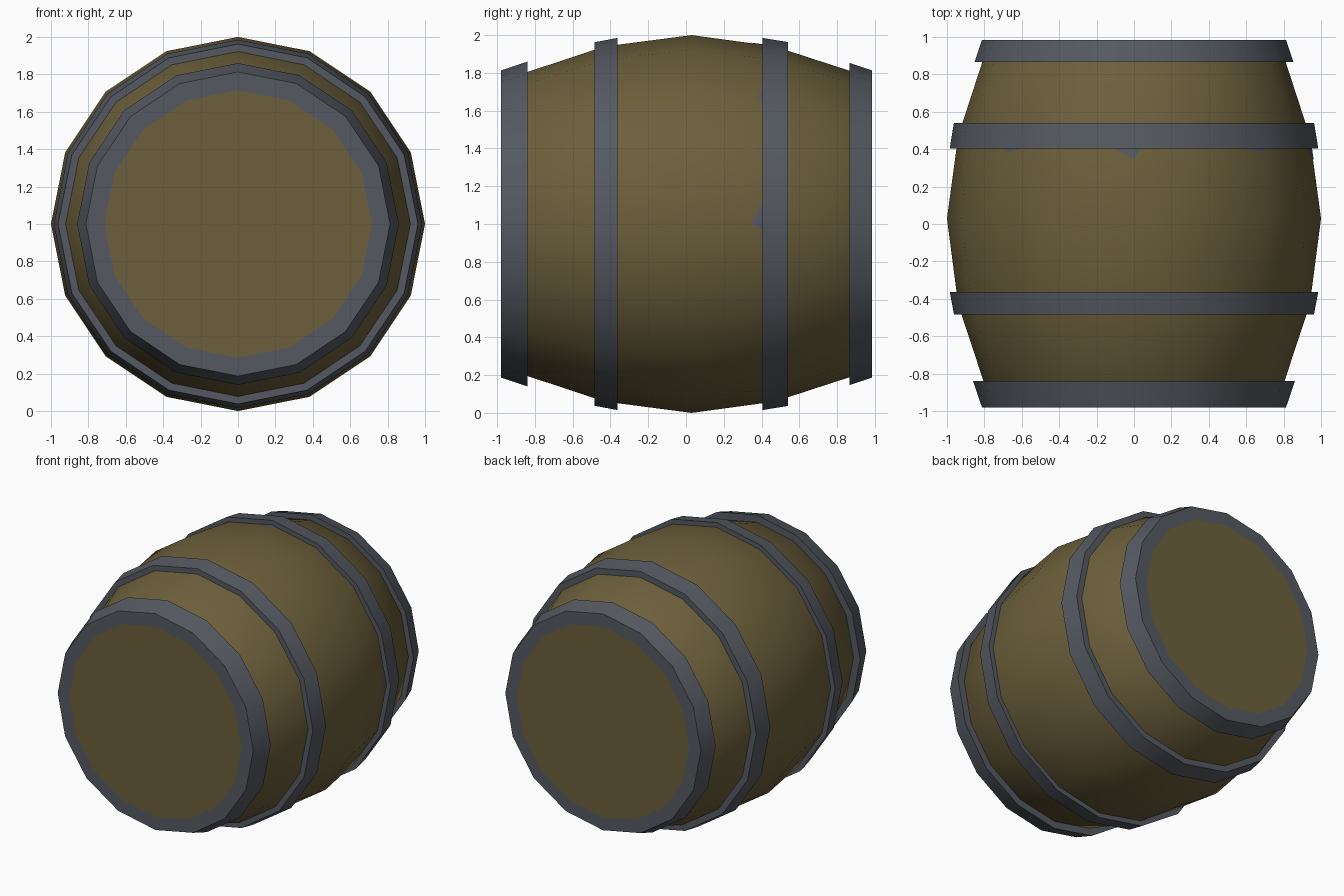
import bpy, bmesh, math

cube = bpy.data.objects.get("Cube")
if cube:
    bpy.data.objects.remove(cube, do_unlink=True)

SIDES = 16
CENTRE_Z = 1.0


def material(name, rgb):
    m = bpy.data.materials.new(name)
    m.use_nodes = True
    m.diffuse_color = (*rgb, 1)
    bsdf = m.node_tree.nodes["Principled BSDF"]
    bsdf.inputs["Base Color"].default_value = (*rgb, 1)
    bsdf.inputs["Roughness"].default_value = 0.8
    return m


wood = material("olive wood", (0.150, 0.114, 0.044))
iron = material("grey iron", (0.091, 0.102, 0.120))


def finish(name, bm, mat):
    mesh = bpy.data.meshes.new(name)
    bm.to_mesh(mesh)
    bm.free()
    mesh.materials.append(mat)
    obj = bpy.data.objects.new(name, mesh)
    bpy.context.collection.objects.link(obj)
    bpy.ops.object.select_all(action="DESELECT")
    obj.select_set(True)
    bpy.context.view_layer.objects.active = obj
    bpy.ops.object.shade_smooth_by_angle(angle=math.radians(30))
    return obj


def point(y, r, a):
    return (r * math.cos(a), y, CENTRE_Z + r * math.sin(a))


def revolve(name, profile, mat, loop):
    """Spin (y, radius) points round the barrel axis; loop closes the profile, else the ends are capped."""
    bm = bmesh.new()
    rings = [[bm.verts.new(point(y, r, math.tau * i / SIDES)) for i in range(SIDES)]
             for y, r in profile]
    pairs = list(zip(rings, rings[1:]))
    if loop:
        pairs.append((rings[-1], rings[0]))
    else:
        bm.faces.new(rings[0])
        bm.faces.new(rings[-1])
    for a, b in pairs:
        for i in range(SIDES):
            j = (i + 1) % SIDES
            bm.faces.new((a[i], a[j], b[j], b[i]))
    bmesh.ops.recalc_face_normals(bm, faces=bm.faces)
    return finish(name, bm, mat)


# Bulging wooden body with flat heads
revolve("barrel_body", [(-0.98, 0.715), (-0.90, 0.785), (-0.43, 0.94), (0.03, 1.0),
                        (0.47, 0.94), (0.90, 0.80), (0.985, 0.715)], wood, False)

# End hoops, with a rim that wraps over the heads
revolve("front_end_hoop", [(-0.98, 0.715), (-0.98, 0.813), (-0.84, 0.86), (-0.84, 0.79)], iron, True)
revolve("back_end_hoop", [(0.985, 0.715), (0.985, 0.813), (0.865, 0.853), (0.865, 0.79)], iron, True)

# Middle hoops
revolve("front_middle_hoop", [(-0.485, 0.90), (-0.485, 0.962), (-0.363, 0.985), (-0.363, 0.92)], iron, True)
revolve("back_middle_hoop", [(0.54, 0.90), (0.54, 0.963), (0.405, 0.985), (0.405, 0.92)], iron, True)


# Small worn iron patches beside the back middle hoop, each folded over a body edge
def patch(name, step, before, after, tip_y):
    bm = bmesh.new()
    a = math.tau * step / SIDES
    flat = math.cos(math.pi / SIDES)

    def on_body(y, offset):
        r = 1.003 - 0.06 * (y - 0.03) / 0.44
        r *= flat / math.cos(math.pi / SIDES - abs(offset))
        return bm.verts.new(point(y, r, a + offset))

    tip, base = on_body(tip_y, 0), on_body(0.41, 0)
    low, high = on_body(0.41, -before), on_body(0.41, after)
    bm.faces.new((tip, base, low))
    bm.faces.new((tip, high, base))
    for f in bm.faces:
        if f.normal.length == 0:
            f.normal_update()
        c = f.calc_center_median()
        if f.normal.x * c.x + f.normal.z * (c.z - CENTRE_Z) < 0:
            f.normal_flip()
    finish(name, bm, iron)


patch("left_worn_patch", 0, 0.03, 0.13, 0.34)
patch("top_worn_patch", 4, 0.04, 0.12, 0.345)
patch("upper_right_worn_patch", 6, 0.12, 0.08, 0.385)
patch("upper_left_worn_patch", 2, 0.08, 0.12, 0.385)
